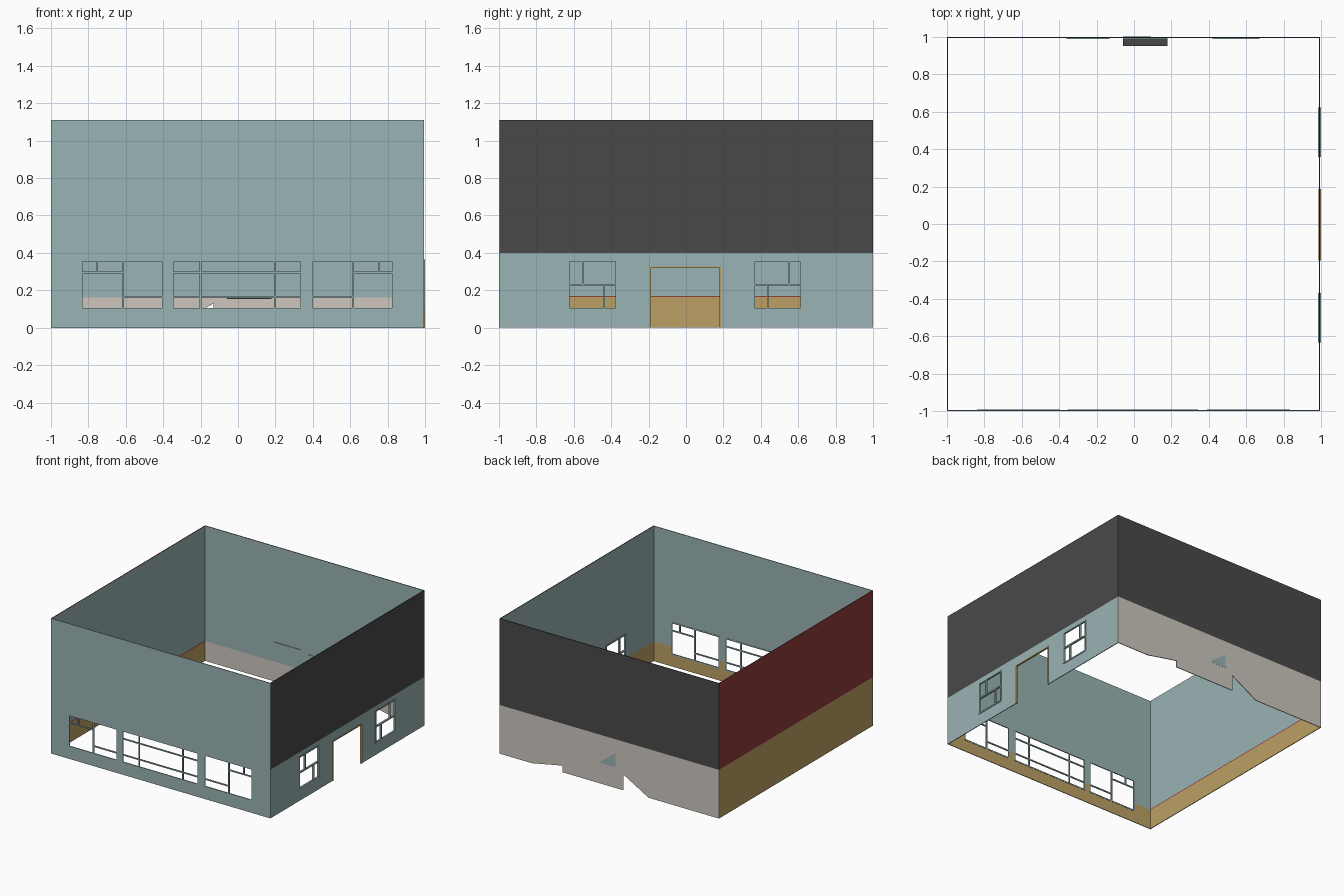
import bpy, bmesh

if "Cube" in bpy.data.objects:
    bpy.data.objects.remove(bpy.data.objects["Cube"])

H, BAND, WAINSCOT, T = 1.11, 0.40, 0.163, 0.006


def material(name, rgb):
    lin = [((c / 255 + 0.055) / 1.055) ** 2.4 for c in rgb]
    m = bpy.data.materials.new(name)
    m.diffuse_color = (*lin, 1)
    m.use_nodes = True
    m.node_tree.nodes["Principled BSDF"].inputs["Base Color"].default_value = m.diffuse_color
    return m


MATS = [material("teal", (154, 179, 180)), material("charcoal", (73, 73, 73)),
        material("ochre", (188, 160, 100)), material("brick_red", (148, 60, 60)),
        material("warm_grey", (205, 198, 190))]
TEAL, DARK, OCHRE, RED, GREY = range(5)


def finish(name, bm):
    bmesh.ops.remove_doubles(bm, verts=bm.verts, dist=1e-5)
    bmesh.ops.recalc_face_normals(bm, faces=bm.faces)
    me = bpy.data.meshes.new(name)
    bm.to_mesh(me)
    bm.free()
    for m in MATS:
        me.materials.append(m)
    ob = bpy.data.objects.new(name, me)
    bpy.context.collection.objects.link(ob)
    return ob


# Wall-local coordinates: u along the wall, d inward from the outer face, z up
PLACE = {
    "front": lambda u, d, z: (u, -1 + d, z),
    "back": lambda u, d, z: (u, 1 - d, z),
    "left": lambda u, d, z: (-1 + d, u, z),
    "right": lambda u, d, z: (0.995 - d, u, z),
}


def wall(side, u0, u1, holes, outer, inner):
    """Thin wall on a grid of cells; cells inside a hole are left out."""
    place, bm = PLACE[side], bmesh.new()
    us = sorted({u0, u1} | {v for h in holes for v in h[:2]})
    zs = sorted({0, H, BAND, WAINSCOT, WAINSCOT + 0.007} | {v for h in holes for v in h[2:]})

    def solid(i, j):
        if not (0 <= i < len(us) - 1 and 0 <= j < len(zs) - 1):
            return False
        u, z = (us[i] + us[i + 1]) / 2, (zs[j] + zs[j + 1]) / 2
        return not any(a < u < b and c < z < d for a, b, c, d in holes)

    def quad(pts, mat):
        bm.faces.new([bm.verts.new(place(*p)) for p in pts]).material_index = mat

    for i in range(len(us) - 1):
        for j in range(len(zs) - 1):
            if not solid(i, j):
                continue
            a, b, c, e = us[i], us[i + 1], zs[j], zs[j + 1]
            mo, mi = outer((c + e) / 2), inner((c + e) / 2)
            quad([(a, 0, c), (b, 0, c), (b, 0, e), (a, 0, e)], mo)
            quad([(a, T, c), (b, T, c), (b, T, e), (a, T, e)], mi)
            for di, dj, p, q in ((-1, 0, (a, c), (a, e)), (1, 0, (b, c), (b, e)),
                                 (0, -1, (a, c), (b, c)), (0, 1, (a, e), (b, e))):
                if not solid(i + di, j + dj):
                    quad([(p[0], 0, p[1]), (q[0], 0, q[1]), (q[0], T, q[1]), (p[0], T, p[1])], mo)
    finish(side + "_wall", bm)


def prism(name, side, outline, d0, d1, mat, bm=None):
    """Extrude a (u, z) outline between two depths of a wall."""
    own = bm is None
    bm = bm or bmesh.new()
    rings = [[bm.verts.new(PLACE[side](u, d, z)) for u, z in outline] for d in (d0, d1)]
    n = len(outline)
    faces = [bm.faces.new(r) for r in rings]
    faces += [bm.faces.new((rings[0][k], rings[0][(k + 1) % n], rings[1][(k + 1) % n], rings[1][k]))
              for k in range(n)]
    for f in faces:
        f.material_index = mat
    if own:
        finish(name, bm)


def rect(a, b, c, e):
    return [(a, c), (b, c), (b, e), (a, e)]


def window(name, side, hole, uprights, rails, d0=-0.004, d1=0.011):
    """Frame round a hole; uprights are (u, z0, z1), rails are (z, u0, u1)."""
    bm, w = bmesh.new(), 0.005
    a, b, c, e = hole
    bars = [rect(u - w, u + w, z0, z1) for u, z0, z1 in uprights + [(a, c, e), (b, c, e)]]
    bars += [rect(p, q, z - w, z + w) for z, p, q in rails + [(c, a, b), (e, a, b)]]
    for r in bars:
        prism(name, side, r, d0, d1, TEAL, bm)
    finish(name, bm)


def inside(low):
    return lambda z: low if z < WAINSCOT else TEAL


def banded(low, high):
    return lambda z: low if z < BAND else high


Z0, Z1, ZL, ZH, ZM = 0.10, 0.36, 0.163, 0.295, 0.23

# Front wall with a wide middle window and mirrored side windows
mid = (-0.35, 0.338, Z0, Z1)
sides = [(-0.835, -0.40, Z0, Z1), (0.395, 0.828, Z0, Z1)]
wall("front", -1, 0.995, [mid] + sides, lambda z: TEAL, inside(OCHRE))
window("front_middle_window", "front", mid, [(-0.2, Z0, Z1), (0.197, Z0, Z1)],
       [(ZL, -0.35, 0.338), (ZH, -0.35, 0.338)], 0, 0.008)
for h, s, n in zip(sides, (-1, 1), ("left", "right")):
    far, near = (h[0], h[1]) if s < 0 else (h[1], h[0])
    post = s * 0.615
    window(f"front_{n}_window", "front", h, [(post, Z0, Z1), (s * 0.752, ZH, Z1)],
           [(ZH, *sorted((far, post))), (ZL, *sorted((near, post)))], 0, 0.008)

# Right wall with an open doorway and mirrored windows
door = (-0.19, 0.18, 0, 0.322)
wins = [(-0.627, -0.373, Z0, Z1), (0.363, 0.617, Z0, Z1)]
wall("right", -1 + T, 1 - T, [door] + wins, banded(TEAL, DARK), inside(OCHRE))
for h, s, n in zip(wins, (-1, 1), ("front", "rear")):
    window(f"right_{n}_window", "right", h, [(s * 0.55, ZM, Z1), (s * 0.437, Z0, ZM)],
           [(ZM, h[0], h[1])])
bm = bmesh.new()
for r in (rect(-0.196, -0.188, 0, 0.328), rect(0.178, 0.186, 0, 0.328),
          rect(-0.188, 0.178, 0.32, 0.328)):
    prism("", "right", r, -0.005, 0.01, OCHRE, bm)
finish("doorway_frame", bm)

# Left wall, with a thin red rail line on the inside
wall("left", -1 + T, 1 - T, [], banded(OCHRE, RED),
     lambda z: OCHRE if z < WAINSCOT else RED if z < WAINSCOT + 0.007 else TEAL)

# Back wall: two partly covered door openings
wall("back", -1, 0.995, [(0.42, 0.70, 0, 0.055), (-0.36, -0.13, 0, 0.13)],
     banded(GREY, DARK), inside(GREY))
prism("back_right_door_cover", "back", [(0.70, 0), (0.70, 0.055), (0.42, 0.055)], 0, T, GREY)
prism("back_left_door_cover", "back", [(-0.36, 0), (-0.36, 0.13), (-0.13, 0.13)], 0, T, GREY)
prism("back_window_pane", "back", [(-0.06, 0.17), (0.09, 0.17), (-0.06, 0.285)], -0.001, 0.002, TEAL)
for n, a, b, z in (("left_door", -0.36, -0.13, 0.32), ("right_door", 0.42, 0.67, 0.32),
                   ("window", -0.06, 0.18, 0.30)):
    prism(f"back_{n}_head", "back", rect(a, b, z, z + 0.005), T, 0.011, TEAL)

# Shelf under the back window
prism("counter_shelf", "back", rect(-0.06, 0.18, 0.154, 0.163), T, 0.05, DARK)
